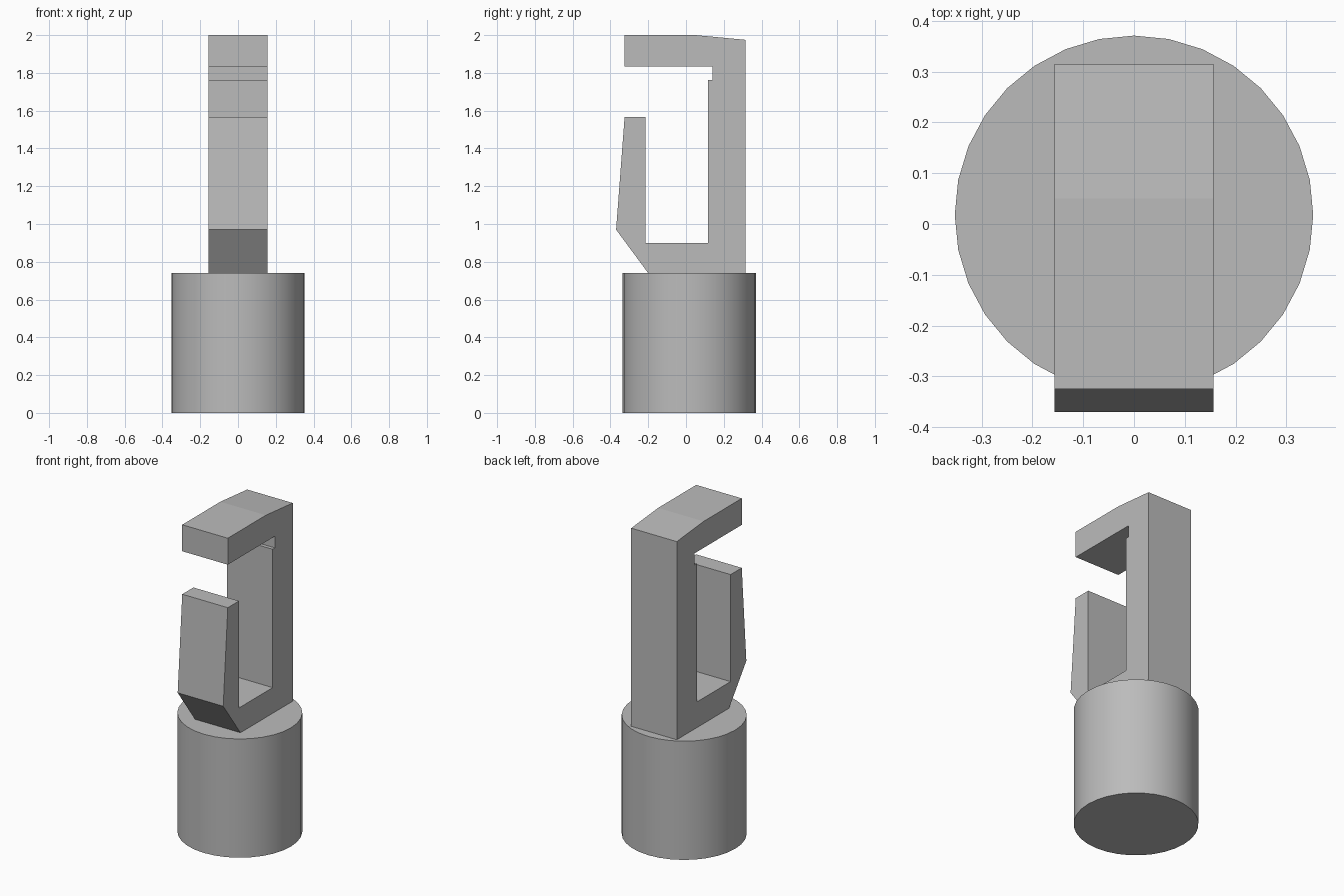
import bpy
import bmesh
import math
from mathutils import Matrix

default = bpy.data.objects.get("Cube")
if default:
    bpy.data.objects.remove(default, do_unlink=True)

grey = bpy.data.materials.new("plain_grey")
grey.use_nodes = True
colour = (0.5, 0.5, 0.5, 1)
grey.diffuse_color = colour
grey.node_tree.nodes["Principled BSDF"].inputs["Base Color"].default_value = colour


def add_part(name, bm):
    bmesh.ops.recalc_face_normals(bm, faces=bm.faces)
    mesh = bpy.data.meshes.new(name)
    bm.to_mesh(mesh)
    bm.free()
    mesh.materials.append(grey)
    part = bpy.data.objects.new(name, mesh)
    bpy.context.collection.objects.link(part)
    return part


# Round base, standing on the ground
radius, height, centre_y = 0.353, 0.74, 0.018
bm = bmesh.new()
bmesh.ops.create_cone(bm, cap_ends=True, segments=32, radius1=radius, radius2=radius,
                      depth=height, matrix=Matrix.Translation((0, centre_y, height / 2)))
base = add_part("round_base", bm)
bpy.context.view_layer.objects.active = base
base.select_set(True)
bpy.ops.object.shade_smooth_by_angle(angle=math.radians(30))
base.select_set(False)

# Open hook: side profile (y, z) extruded across the width
half_width = 0.157
profile = [
    (-0.20, 0.74), (0.315, 0.74), (0.315, 1.975), (0.05, 2.0),
    (-0.325, 2.0), (-0.325, 1.835), (0.14, 1.835), (0.14, 1.762),
    (0.117, 1.762), (0.117, 0.90), (-0.215, 0.90), (-0.215, 1.567),
    (-0.325, 1.567), (-0.37, 0.97),
]
bm = bmesh.new()
side = bm.faces.new([bm.verts.new((-half_width, y, z)) for y, z in profile])
swept = bmesh.ops.extrude_face_region(bm, geom=[side])["geom"]
bmesh.ops.translate(bm, vec=(2 * half_width, 0, 0),
                    verts=[v for v in swept if isinstance(v, bmesh.types.BMVert)])
add_part("open_hook", bm)
